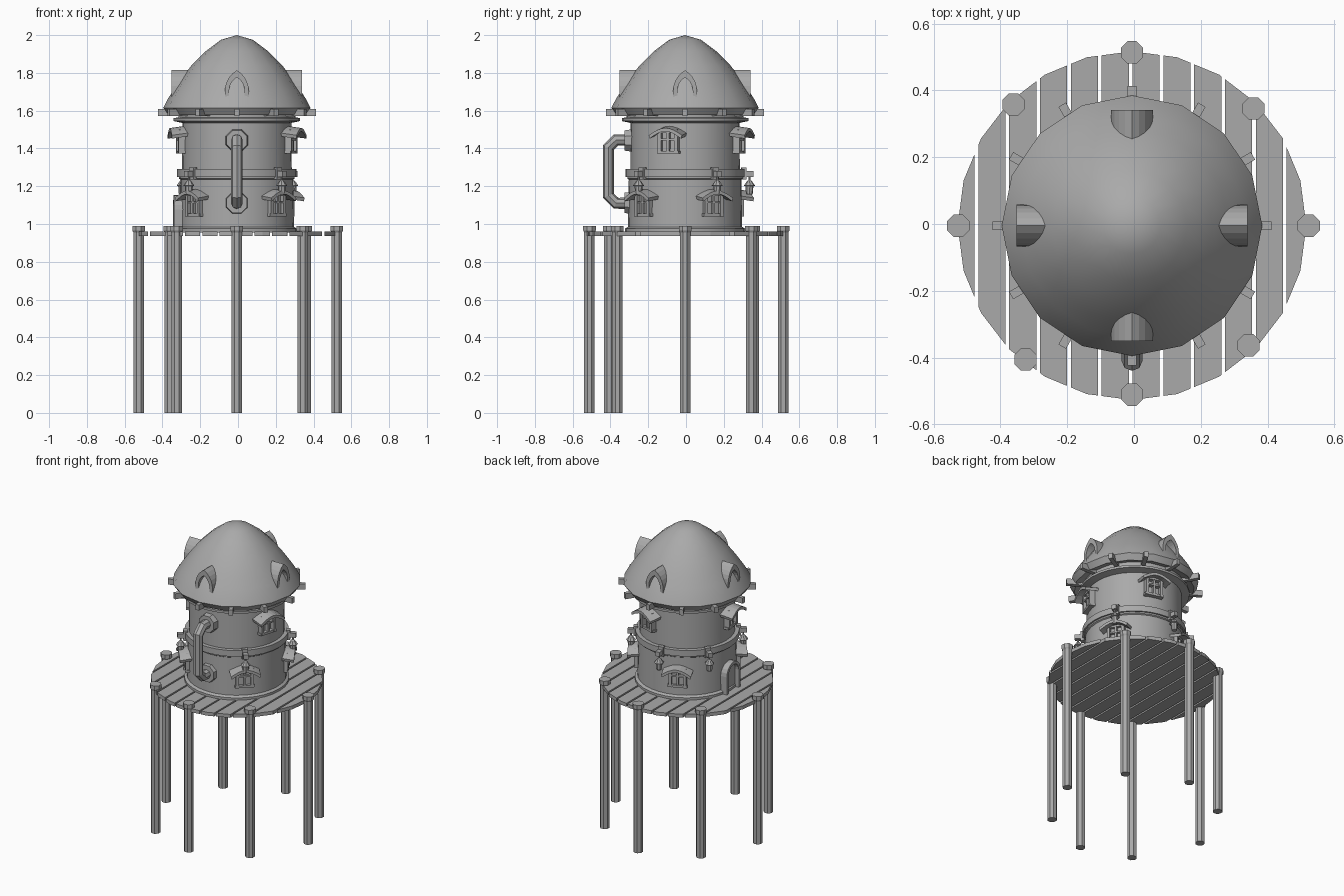
import bpy, bmesh
from math import pi, sin, cos, radians
from mathutils import Matrix, Vector

if "Cube" in bpy.data.objects:
    bpy.data.objects.remove(bpy.data.objects["Cube"])

GREY = (0.4, 0.4, 0.4, 1)
mat = bpy.data.materials.new("plain_grey")
mat.use_nodes = True
mat.diffuse_color = GREY
mat.node_tree.nodes["Principled BSDF"].inputs["Base Color"].default_value = GREY

CENTRE = Matrix.Translation((-0.006, -0.005, 0))


def finish(name, bm, angle=0, smooth=0):
    """Turn a bmesh into an object, turned about the tower axis."""
    bmesh.ops.recalc_face_normals(bm, faces=bm.faces)
    me = bpy.data.meshes.new(name)
    bm.to_mesh(me)
    bm.free()
    me.materials.append(mat)
    ob = bpy.data.objects.new(name, me)
    bpy.context.collection.objects.link(ob)
    ob.matrix_world = CENTRE @ Matrix.Rotation(radians(angle), 4, 'Z')
    if smooth:
        bpy.ops.object.select_all(action='DESELECT')
        ob.select_set(True)
        bpy.context.view_layer.objects.active = ob
        bpy.ops.object.shade_smooth_by_angle(angle=radians(smooth))
    return ob


def box(bm, lo, hi):
    lo, hi = Vector(lo), Vector(hi)
    m = Matrix.Translation((lo + hi) / 2) @ Matrix.Diagonal((*(hi - lo), 1))
    bmesh.ops.create_cube(bm, size=1, matrix=m)


def strip(bm, outer, inner, x0, x1, drop=0):
    """Thick band between two (y, z) lines, running outward from x0 to x1."""
    rows = [[bm.verts.new(p) for p in (
        (x0, *a), (x1, a[0], a[1] - drop), (x1, b[0], b[1] - drop), (x0, *b))]
        for a, b in zip(outer, inner)]
    for r, s in zip(rows, rows[1:]):
        for i in range(4):
            j = (i + 1) % 4
            bm.faces.new((r[i], r[j], s[j], s[i]))
    bm.faces.new(rows[0])
    bm.faces.new(rows[-1])


def lathe(bm, profile, sides, x=0, y=0, turn=0):
    """Revolve an (r, z) profile about a vertical axis through x, y."""
    rings = []
    for r, z in profile:
        n = sides if r > 0 else 1
        rings.append([bm.verts.new((x + r * cos(turn + 2 * pi * i / sides),
                                    y + r * sin(turn + 2 * pi * i / sides), z))
                      for i in range(n)])
    for a, b in zip(rings, rings[1:]):
        for i in range(sides):
            j = (i + 1) % sides
            quad = [a[i % len(a)], a[j % len(a)], b[j % len(b)], b[i % len(b)]]
            bm.faces.new(list(dict.fromkeys(quad)))
    for ring in (rings[0], rings[-1]):
        if len(ring) > 1:
            bm.faces.new(ring)


def arch(w, base, spring, pointed):
    """Open arch outline in (y, z): pointed or round."""
    half = []
    for i in range(6):
        a = i / 5 * (pi / 3 if pointed else pi / 2)
        k = 2 * w if pointed else w
        half.append((k * cos(a) - (k - w), spring + k * sin(a)))
    half.insert(0, (w, base))
    return half + [(-y, z) for y, z in half[-2::-1]]


# Supporting posts with flared caps
posts = [(0, .519), (.364, .351), (.529, 0), (.349, -.358),
         (0, -.506), (-.319, -.401), (-.52, 0), (-.355, .363)]
for n, (x, y) in enumerate(posts):
    bm = bmesh.new()
    lathe(bm, [(.03, 0), (.03, .955), (.036, .965), (.036, .99)], 8, x, y, pi / 8)
    finish(f"post_{n + 1}", bm)

# Round deck, cut into planks
PITCH, GAP = .0923, .011
for n in range(-6, 6):
    bm = bmesh.new()
    lathe(bm, [(.522, .937), (.522, .96)], 24)
    for x, side in ((n * PITCH + GAP / 2, -1), ((n + 1) * PITCH - GAP / 2, 1)):
        cut = bmesh.ops.bisect_plane(
            bm, geom=bm.verts[:] + bm.edges[:] + bm.faces[:],
            plane_co=(x - .004, 0, 0), plane_no=(side, 0, 0), clear_outer=True)
        edges = [e for e in cut["geom_cut"] if isinstance(e, bmesh.types.BMEdge)]
        if edges:
            bmesh.ops.holes_fill(bm, edges=edges)
    finish(f"deck_plank_{n + 7}", bm)

# Tower wall with foot, belt and top ledge
bm = bmesh.new()
lathe(bm, [(.318, .955), (.318, .975), (.302, .985), (.298, 1.235), (.306, 1.24),
           (.306, 1.25), (.316, 1.25), (.316, 1.29), (.29, 1.29), (.288, 1.535),
           (.335, 1.545), (.335, 1.56), (.31, 1.565), (.31, 1.62)], 32)
finish("tower_wall", bm, smooth=30)

# Domed roof with a thick rim
bm = bmesh.new()
lathe(bm, [(.30, 1.6), (.365, 1.578), (.39, 1.615), (.367, 1.66), (.335, 1.71),
           (.29, 1.775), (.24, 1.84), (.165, 1.915), (.085, 1.975), (0, 2)], 16)
finish("roof", bm, smooth=50)

# Rafter ends around the eaves
for n in range(12):
    bm = bmesh.new()
    box(bm, (.3, -.013, 1.573), (.418, .013, 1.61))
    finish(f"rafter_{n + 1}", bm, n * 30)

# Pointed roof dormers, open at the front
for n in range(4):
    bm = bmesh.new()
    strip(bm, arch(.063, 1.66, 1.705, True), arch(.041, 1.66, 1.705, True), .2, .346)
    finish(f"dormer_{n + 1}", bm, n * 90)


def window(name, angle, z):
    """Mullioned window with an arched awning; z is the sill height."""
    bm = bmesh.new()
    for s in (-1, 1):
        y = s * .046
        box(bm, (.27, y - .009, z), (.318, y + .009, z + .12))
    for lo, hi, w in ((0, .015, .06), (.07, .08, .045), (.11, .128, .055)):
        box(bm, (.27, -w, z + lo), (.316, w, z + hi))
    box(bm, (.27, -.006, z), (.314, .006, z + .12))
    line = [(.092 * t / 4, z + .11 + .038 * cos(t * pi / 8)) for t in range(-4, 5)]
    strip(bm, line, [(y * .95, h - .018) for y, h in line], .27, .358, .012)
    finish(name, bm, angle)


for n, a in enumerate((-17, 73, 187)):
    window(f"upper_window_{n + 1}", a, 1.372)
for n, a in enumerate((-46, 29, 114, 222)):
    window(f"lower_window_{n + 1}", a, 1.04)

# Hanging lanterns on brackets
for n, a in enumerate((-46, 30, 95, 148, 222)):
    bm = bmesh.new()
    box(bm, (.29, -.015, 1.25), (.362, .015, 1.28))
    box(bm, (.30, -.018, 1.235), (.326, .018, 1.3))
    lathe(bm, [(.015, 1.155), (.019, 1.165), (.021, 1.2), (.03, 1.203),
               (.012, 1.228), (.005, 1.232), (.005, 1.255)], 8, .342)
    finish(f"lantern_{n + 1}", bm, a)

# Arched door and its frame
bm = bmesh.new()
strip(bm, arch(.076, .96, 1.078, False), arch(.057, .96, 1.078, False), .27, .335)
finish("door_frame", bm, 182)
bm = bmesh.new()
bm.faces.new([bm.verts.new((.309, y, z)) for y, z in arch(.06, .96, 1.078, False)])
finish("door", bm, 182)

# Bent flue pipe on the front, with wall flanges
curve = bpy.data.curves.new("flue_pipe", 'CURVE')
curve.dimensions = '3D'
curve.bevel_depth, curve.bevel_resolution = .031, 2
curve.use_fill_caps = True
path = [(.28, 1.445), (.365, 1.445), (.406, 1.405), (.406, 1.15), (.365, 1.11), (.28, 1.11)]
spline = curve.splines.new('POLY')
spline.points.add(len(path) - 1)
for p, (x, z) in zip(spline.points, path):
    p.co = (x, 0, z, 1)
spline.use_smooth = False
curve.materials.append(mat)
pipe = bpy.data.objects.new("flue_pipe", curve)
bpy.context.collection.objects.link(pipe)
pipe.matrix_world = CENTRE @ Matrix.Rotation(-pi / 2, 4, 'Z')
for name, z in (("upper_flange", 1.442), ("lower_flange", 1.112)):
    bm = bmesh.new()
    m = (Matrix.Translation((.295, 0, z)) @ Matrix.Rotation(pi / 2, 4, 'Y')
         @ Matrix.Rotation(pi / 8, 4, 'Z'))
    bmesh.ops.create_cone(bm, cap_ends=True, segments=8, radius1=.066, radius2=.058,
                          depth=.05, matrix=m)
    finish(name, bm, -90)
